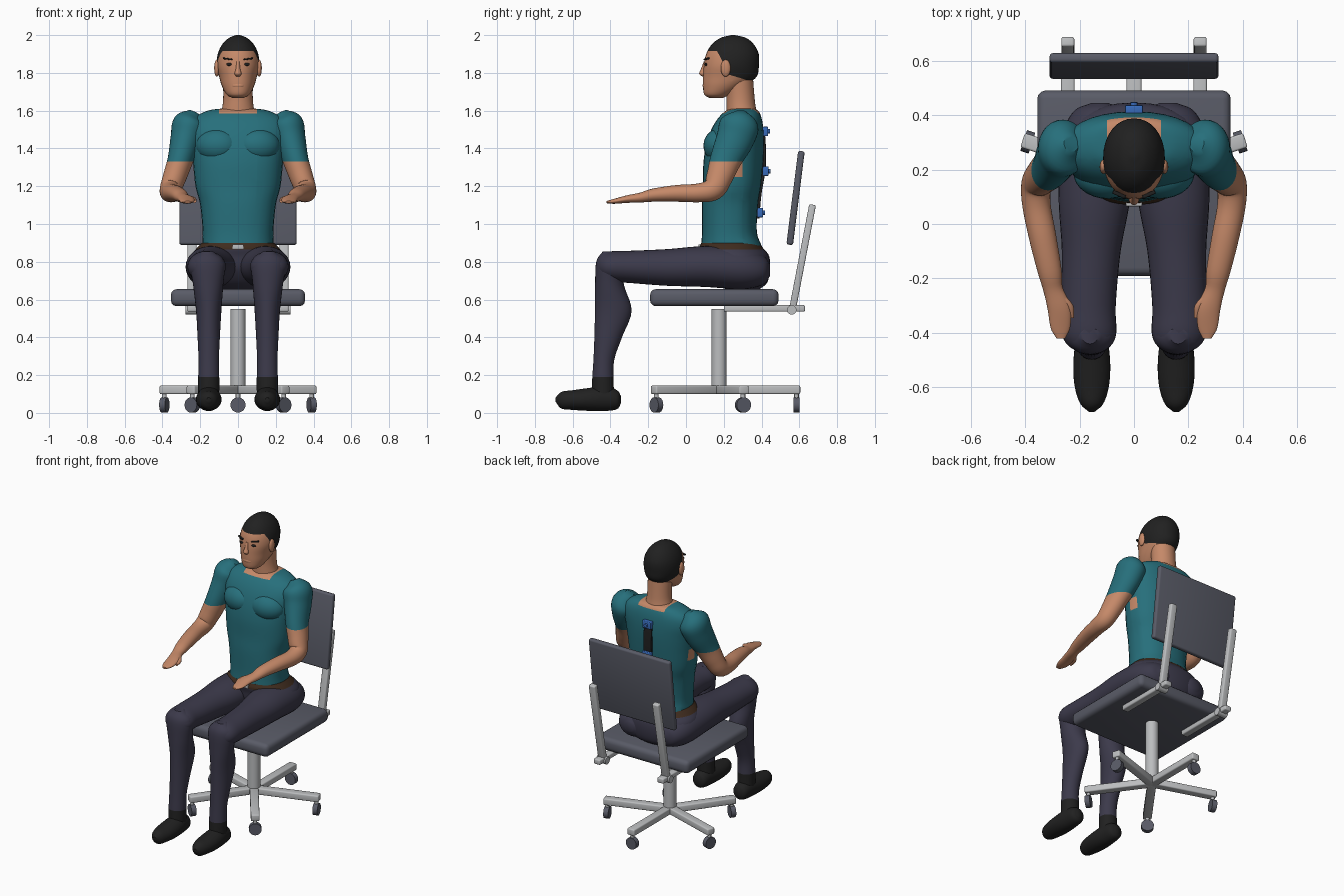
import bpy, bmesh
from math import cos, sin, pi, radians, copysign
from mathutils import Vector, Matrix, Euler

if "Cube" in bpy.data.objects:
    bpy.data.objects.remove(bpy.data.objects["Cube"])

X, Y, Z = Vector((1, 0, 0)), Vector((0, 1, 0)), Vector((0, 0, 1))
SIDES = (("right", -1), ("left", 1))
made = []


def material(name, *rgb):
    mat = bpy.data.materials.new(name)
    colour = (*rgb, 1)
    mat.use_nodes = True
    mat.diffuse_color = colour
    bsdf = mat.node_tree.nodes["Principled BSDF"]
    bsdf.inputs["Base Color"].default_value = colour
    return mat


skin = material("skin", .56, .25, .14)
teal = material("teal_cloth", .02, .16, .2)
navy = material("navy_cloth", .045, .042, .07)
black = material("black", .015, .015, .015)
grey = material("grey_cushion", .1, .105, .135)
metal = material("pale_metal", .5, .51, .52)
brown = material("brown_leather", .05, .025, .013)
blue = material("blue_plastic", .04, .15, .5)


def finish(name, bm, *mats):
    bmesh.ops.recalc_face_normals(bm, faces=bm.faces)
    mesh = bpy.data.meshes.new(name)
    bm.to_mesh(mesh)
    bm.free()
    ob = bpy.data.objects.new(name, mesh)
    bpy.context.collection.objects.link(ob)
    for mat in mats:
        mesh.materials.append(mat)
    made.append(ob)
    return ob


def placed(loc, rot=(0, 0, 0), scale=(1, 1, 1)):
    return Matrix.LocRotScale(Vector(loc), Euler(rot), Vector(scale))


def box(name, mat, size, loc, rot=(0, 0, 0), bevel=.008):
    bm = bmesh.new()
    bmesh.ops.create_cube(bm, size=1, matrix=placed((0, 0, 0), scale=size))
    if bevel:
        bmesh.ops.bevel(bm, geom=bm.edges[:], offset=bevel, segments=3,
                        profile=.5, affect='EDGES')
    bm.transform(placed(loc, rot))
    return finish(name, bm, mat)


def cylinder(name, mat, radius, depth, loc, rot=(0, 0, 0)):
    bm = bmesh.new()
    bmesh.ops.create_cone(bm, cap_ends=True, segments=24, radius1=radius,
                          radius2=radius, depth=depth, matrix=placed(loc, rot))
    return finish(name, bm, mat)


def ellipsoid(name, mat, radii, loc, rot=(0, 0, 0)):
    bm = bmesh.new()
    bmesh.ops.create_uvsphere(bm, u_segments=24, v_segments=14, radius=1,
                              matrix=placed(loc, rot, radii))
    return finish(name, bm, mat)


def spline(keys, steps):
    """Smooth run through the keys (x, y, z, radius, radius)."""
    keys = [Vector(k) for k in keys]
    out = []
    for i in range(len(keys) - 1):
        b, c = keys[i], keys[i + 1]
        m = (c - keys[i - 1]) / 2 if i else c - b
        n = (keys[i + 2] - b) / 2 if i + 2 < len(keys) else c - b
        for s in range(steps):
            t = s / steps
            u = 1 - t
            out.append(b * u * u * (1 + 2 * t) + m * t * u * u
                       + c * t * t * (3 - 2 * t) - n * t * t * u)
    return out + [keys[-1]]


def loft(name, mats, keys, side=1, axis=None, power=2, steps=5, cuts=(), rule=None):
    """Skin rounded sections along a path, then cut and colour by a rule."""
    bm = bmesh.new()
    stations = spline(keys, steps)
    count = 32
    rings = []
    for i, k in enumerate(stations):
        ahead = stations[min(i + 1, len(stations) - 1)]
        behind = stations[max(i - 1, 0)]
        t = axis or Vector((ahead - behind)[:3]).normalized()
        u = (X - t * t.dot(X)).normalized()
        v = t.cross(u)
        ring = []
        for j in range(count):
            c, s = cos(2 * pi * j / count), sin(2 * pi * j / count)
            c = copysign(abs(c) ** (2 / power), c) * max(k[3], .003)
            s = copysign(abs(s) ** (2 / power), s) * max(k[4], .003)
            p = Vector(k[:3]) + u * c + v * s
            ring.append(bm.verts.new((p.x * side, p.y, p.z)))
        rings.append(ring)
    for a, b in zip(rings, rings[1:]):
        for j in range(count):
            n = (j + 1) % count
            bm.faces.new((a[j], a[n], b[n], b[j]))
    bm.faces.new(rings[0])
    bm.faces.new(rings[-1])
    for point, normal in cuts:
        bmesh.ops.bisect_plane(bm, geom=bm.verts[:] + bm.edges[:] + bm.faces[:],
                               plane_co=point, plane_no=normal)
    if rule:
        for f in bm.faces:
            f.material_index = int(rule(f.calc_center_median()))
    return finish(name, bm, *mats)


# Chair: seat, backrest and column
box("seat", grey, (.71, .68, .09), (0, .15, .61), bevel=.03)
box("backrest", grey, (.62, .035, .5), (0, .58, 1.138), (-.125, 0, 0), bevel=.012)
cylinder("column", metal, .04, .45, (0, .175, .325))

# Chair: rails and uprights
for label, s in SIDES:
    x = s * .243
    box(label + "_seat_rail", metal, (.05, .43, .035), (x, .415, .553))
    box(label + "_upright", metal, (.048, .036, .585), (x, .615, .815), (-.19, 0, 0))
    cylinder(label + "_pivot", metal, .025, .07, (x, .56, .545), (0, pi / 2, 0))

# Chair: five-legged base on casters
for i in range(5):
    a = pi / 2 + i * 2 * pi / 5
    out = Vector((cos(a), sin(a), 0))
    hub = Vector((0, .175, 0))
    box(f"base_leg_{i}", metal, (.43, .055, .045), hub + out * .215 + Z * .122, (0, 0, a))
    cylinder(f"caster_stem_{i}", metal, .012, .06, hub + out * .41 + Z * .08)
    cylinder(f"caster_wheel_{i}", grey, .04, .032, hub + out * .41 + Z * .042, (0, pi / 2, a))

# Torso with neckline and the open patches under the arms
loft("shirt_torso", (teal, skin), [
    (0, .24, .885, .19, .16), (0, .23, .96, .187, .145), (0, .233, 1.1, .2, .148),
    (0, .243, 1.2, .225, .153), (0, .25, 1.32, .238, .158), (0, .26, 1.42, .25, .153),
    (0, .272, 1.5, .26, .138), (0, .285, 1.56, .235, .115), (0, .297, 1.6, .16, .085),
    (0, .3, 1.612, .08, .05)], axis=Z, power=2.3,
    cuts=((X * .1, X), (X * -.1, X), (Z * 1.585, Z), (Z * 1.25, Z), (Z * 1.33, Z),
          (Y * .24, Y), (Y * .3, Y)),
    rule=lambda p: (p.z > 1.585 and abs(p.x) < .1)
    or (1.25 < p.z < 1.33 and .24 < p.y < .3 and abs(p.x) > .15))

# Hips with belt and buckle
loft("hips", (navy, brown), [
    (0, .3, .655, .12, .09), (0, .29, .69, .2, .14), (0, .27, .76, .255, .175),
    (0, .26, .83, .25, .18), (0, .24, .87, .22, .17), (0, .235, .9, .19, .155)],
    axis=Z, power=2.2, cuts=((Z * .865, Z),), rule=lambda p: p.z > .865)
box("buckle", metal, (.06, .014, .025), (0, .072, .88), bevel=.003)

# Neck and head with short hair
loft("neck", (skin,), [(0, .3, 1.55, .1, .085), (0, .292, 1.62, .083, .077),
                       (0, .288, 1.68, .078, .074), (0, .28, 1.77, .08, .075)], axis=Z)
loft("head", (skin, black), [
    (0, .16, 1.667, .03, .035), (0, .165, 1.685, .06, .068), (0, .2, 1.73, .085, .11),
    (0, .232, 1.78, .1, .142), (0, .24, 1.84, .113, .146), (0, .246, 1.9, .107, .139),
    (0, .248, 1.95, .084, .112), (0, .25, 1.985, .048, .068), (0, .25, 2, .01, .01)],
    axis=Z, power=2.1,
    cuts=((Z * 1.915, Z), ((0, .23, 1.79), (0, 1, .52)), ((0, .23, 1.79), (0, .3, 1))),
    rule=lambda p: p.z > 1.915
    or (p.y - .23 + .52 * (p.z - 1.79) > 0 and .3 * (p.y - .23) + p.z - 1.79 > 0))
loft("nose", (skin,), [(0, .102, 1.86, .008, .008), (0, .093, 1.82, .012, .014),
                       (0, .088, 1.795, .018, .018), (0, .095, 1.78, .008, .008)], axis=Z)
ellipsoid("lips", skin, (.032, .012, .014), (0, .1, 1.733))

# Back strap with three blue units
loft("back_strap", (black,), [(0, .39, 1.53, .03, .012), (0, .412, 1.46, .03, .008),
                              (0, .414, 1.3, .03, .008), (0, .392, 1.16, .03, .008),
                              (0, .38, 1.03, .03, .008)], axis=Z, power=8)
for i, (y, z) in enumerate(((.42, 1.49), (.422, 1.28), (.393, 1.06))):
    box(f"strap_unit_{i}", blue, (.065, .03, .05), (0, y, z), bevel=.005)
    cylinder(f"strap_button_{i}", blue, .012, .02, (0, y + .016, z), (pi / 2, 0, 0))

for label, s in SIDES:
    # Face details and chest
    ellipsoid(label + "_ear", skin, (.014, .026, .045), (s * .112, .21, 1.825))
    ellipsoid(label + "_eye", black, (.017, .007, .008), (s * .045, .106, 1.845))
    box(label + "_eyebrow", black, (.05, .014, .008), (s * .055, .109, 1.874),
        (0, s * -.12, s * .4), bevel=.002)
    ellipsoid(label + "_chest", teal, (.115, .085, .09), (s * .108, .178, 1.415),
              (0, 0, s * .15))

    # Arm in one run: sleeve, forearm and open hand
    loft(label + "_arm", (skin, teal), [
        (.23, .295, 1.59, .03, .03), (.255, .285, 1.535, .087, .1),
        (.275, .26, 1.45, .083, .1), (.305, .21, 1.34, .068, .083),
        (.335, .178, 1.25, .062, .07), (.358, .145, 1.185, .056, .06),
        (.358, .07, 1.165, .052, .05), (.335, -.05, 1.162, .05, .044),
        (.31, -.17, 1.153, .044, .035), (.297, -.24, 1.14, .036, .026),
        (.275, -.31, 1.132, .042, .02), (.27, -.38, 1.12, .036, .013),
        (.268, -.42, 1.116, .016, .006)], side=s,
        cuts=((Z * 1.33, Z),), rule=lambda p: p.z > 1.33)
    loft(label + "_thumb", (skin,), [(.268, -.26, 1.138, .014, .014),
                                     (.24, -.3, 1.13, .017, .015),
                                     (.23, -.345, 1.12, .01, .008)], side=s, axis=-Y)

    # Leg: thigh, then shin with sock
    loft(label + "_thigh", (navy,), [
        (.125, .445, .755, .03, .03), (.13, .41, .755, .095, .075),
        (.138, .3, .765, .132, .11), (.145, .1, .775, .132, .108),
        (.157, -.1, .77, .108, .097), (.167, -.3, .773, .1, .085),
        (.165, -.4, .775, .1, .08), (.163, -.45, .775, .075, .06),
        (.162, -.475, .775, .02, .02)], side=s, axis=-Y)
    loft(label + "_shin", (navy, black), [
        (.162, -.41, .855, .03, .03), (.162, -.405, .8, .09, .07),
        (.158, -.405, .68, .08, .076), (.155, -.385, .54, .067, .097),
        (.155, -.412, .4, .059, .073), (.155, -.435, .28, .054, .055),
        (.155, -.44, .17, .056, .057), (.155, -.44, .06, .055, .06)], side=s, axis=Z,
        cuts=((Z * .19, Z),), rule=lambda p: p.z < .19)
    loft(label + "_shoe", (black,), [
        (.155, -.345, .07, .015, .02), (.155, -.365, .07, .048, .05),
        (.155, -.43, .076, .06, .066), (.155, -.52, .071, .068, .06),
        (.155, -.6, .068, .062, .052), (.155, -.66, .067, .042, .044),
        (.155, -.69, .07, .01, .012)], side=s, axis=-Y)

# Smooth shading that keeps hard edges
bpy.ops.object.select_all(action='DESELECT')
for ob in made:
    ob.select_set(True)
bpy.context.view_layer.objects.active = made[0]
bpy.ops.object.shade_smooth_by_angle(angle=radians(40))
